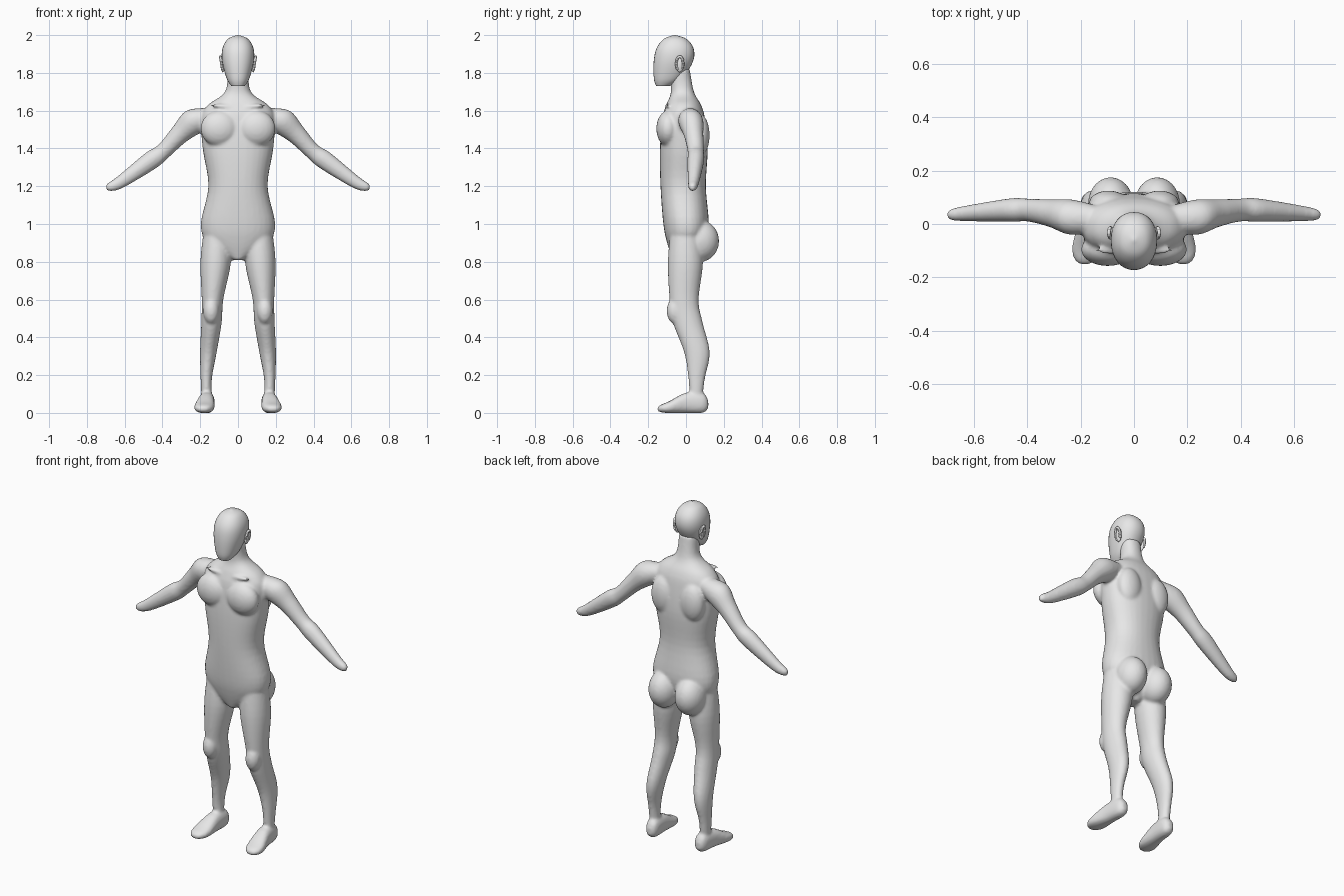
import bpy, bmesh
from math import cos, sin, pi, copysign
from mathutils import Vector, Matrix

default_cube = bpy.data.objects.get("Cube")
if default_cube:
    bpy.data.objects.remove(default_cube)

skin = bpy.data.materials.new("plain_grey")
skin.use_nodes = True
grey = (.8, .8, .8, 1)
skin.diffuse_color = grey
skin.node_tree.nodes["Principled BSDF"].inputs["Base Color"].default_value = grey

across, forward, up = Matrix.Identity(3)
arm_normal = Vector((.63, 0, .78))


def level(z, half, front, back, x=0):
    """Horizontal section: height, half width, front and back limits."""
    return x, (front + back) / 2, z, half, (back - front) / 2


def smooth_path(rows, steps=5):
    """Interpolate sections smoothly along the length of a part."""
    points = [Vector(row) for row in rows]
    points = [points[0], *points, points[-1]]
    path = []
    for before, start, end, after in zip(points, points[1:], points[2:], points[3:]):
        leave, arrive = (end - before) / 2, (after - start) / 2
        for step in range(steps):
            t = step / steps
            blend = t * t * (3 - 2 * t)
            path.append(start.lerp(end, blend)
                        + leave * t * (1 - t) ** 2 - arrive * t * t * (1 - t))
    return path + [points[-1]]


def rounded(value, power):
    return copysign(abs(value) ** (2 / power), value)


def loft(bm, rows, u, v, side=1, power=2, sides=32):
    """Skin a part through sections of (x, y, z, half size on u, half size on v)."""
    angles = [2 * pi * k / sides for k in range(sides)]
    rings = []
    for x, y, z, a, b in smooth_path(rows):
        ring = []
        for angle in angles:
            point = (Vector((x, y, z)) + u * a * rounded(cos(angle), power)
                     + v * b * rounded(sin(angle), power))
            point.x *= side
            ring.append(bm.verts.new(point))
        rings.append(ring)
    for lower, upper in zip(rings, rings[1:]):
        for k in range(sides):
            bm.faces.new((lower[k - 1], lower[k], upper[k], upper[k - 1]))
    bm.faces.new(rings[0])
    bm.faces.new(rings[-1])


def ellipsoid(bm, centre, radii, side=1, roll=0):
    x, y, z = centre
    matrix = (Matrix.Translation((x * side, y, z)) @ Matrix.Rotation(roll * side, 4, 'Y')
              @ Matrix.Diagonal((*radii, 1)))
    bmesh.ops.create_uvsphere(bm, u_segments=32, v_segments=20, radius=1, matrix=matrix)


def finish(bm, name):
    bmesh.ops.recalc_face_normals(bm, faces=bm.faces)
    mesh = bpy.data.meshes.new(name)
    bm.to_mesh(mesh)
    bm.free()
    mesh.materials.append(skin)
    mesh.shade_smooth()
    part = bpy.data.objects.new(name, mesh)
    bpy.context.collection.objects.link(part)
    return part


def add_torso(bm):
    loft(bm, [
        level(z=.81, half=.03, front=-.07, back=.03),
        level(z=.9, half=.16, front=-.1, back=.09),
        level(z=1, half=.197, front=-.12, back=.12),
        level(z=1.2, half=.157, front=-.135, back=.105),
        level(z=1.4, half=.187, front=-.138, back=.115),
        level(z=1.56, half=.195, front=-.125, back=.1),
        level(z=1.63, half=.16, front=-.105, back=.08),
        level(z=1.7, half=.068, front=-.08, back=.042),
        level(z=1.82, half=.055, front=-.09, back=.02),
    ], across, forward, power=2.25)


def add_torso_muscles(bm, side):
    # Chest, collarbone, shoulder blade and buttock
    ellipsoid(bm, (.098, -.095, 1.505), (.1, .062, .095), side)
    ellipsoid(bm, (.075, -.098, 1.622), (.07, .014, .012), side, roll=-.12)
    ellipsoid(bm, (.095, .075, 1.47), (.075, .05, .11), side)
    ellipsoid(bm, (.087, .075, .91), (.085, .1, .11), side)


def add_arm(bm, side):
    # Shoulder, upper arm, elbow, forearm, wrist and fingertips
    loft(bm, [
        (.13, .02, 1.58, .045, .045),
        (.23, .025, 1.545, .066, .07),
        (.31, .04, 1.475, .052, .053),
        (.395, .052, 1.385, .043, .043),
        (.46, .052, 1.337, .044, .049),
        (.62, .04, 1.223, .03, .034),
        (.68, .035, 1.193, .021, .024),
        (.698, .034, 1.182, .004, .004),
    ], forward, arm_normal, side)


def add_leg(bm, side):
    loft(bm, [
        level(z=.06, half=.028, front=.02, back=.085, x=.165),
        level(z=.18, half=.03, front=.013, back=.1, x=.168),
        level(z=.32, half=.044, front=-.01, back=.126, x=.157),
        level(z=.48, half=.054, front=-.07, back=.088, x=.14),
        level(z=.6, half=.057, front=-.087, back=.067, x=.135),
        level(z=.8, half=.081, front=-.096, back=.09, x=.118),
        level(z=.98, half=.07, front=-.08, back=.07, x=.11),
    ], across, forward, side)
    # Kneecap
    ellipsoid(bm, (.142, -.058, .54), (.042, .044, .07), side)


def add_foot(bm, side):
    # Heel, ankle, instep, ball and toes
    loft(bm, [
        (.162, .118, .045, .016, .02),
        (.162, .09, .053, .036, .052),
        (.168, 0, .053, .043, .054),
        (.179, -.09, .03, .053, .031),
        (.183, -.135, .023, .038, .019),
        (.184, -.152, .02, .014, .008),
    ], across, up, side, power=2.4)


def add_ear(bm, side):
    # Flat shell with a raised rim of beads
    ellipsoid(bm, (.08, -.033, 1.845), (.012, .02, .042), side)
    beads = 24
    for bead in range(beads):
        angle = 1.5 * pi * bead / beads - .6
        centre = Vector((.088 + .006 * sin(angle), -.033 + .018 * cos(angle),
                         1.848 + .038 * sin(angle)))
        ellipsoid(bm, centre, (.007, .007, .007), side)


# Body, fused from its parts into one smooth skin
body_mesh = bmesh.new()
add_torso(body_mesh)
for side in (1, -1):
    for add_part in (add_torso_muscles, add_arm, add_leg, add_foot):
        add_part(body_mesh, side)
body = finish(body_mesh, "body")
fuse = body.modifiers.new("fuse", 'REMESH')
fuse.mode = 'VOXEL'
fuse.voxel_size = .009
fuse.use_smooth_shade = True
soften = body.modifiers.new("soften", 'SMOOTH')
soften.factor = .5
soften.iterations = 4

# Head with a blank face
head_mesh = bmesh.new()
loft(head_mesh, [
    level(z=1.73, half=.035, front=-.158, back=-.085),
    level(z=1.77, half=.06, front=-.17, back=-.02),
    level(z=1.86, half=.084, front=-.171, back=.037),
    level(z=1.93, half=.082, front=-.156, back=.04),
    level(z=1.98, half=.053, front=-.117, back=.002),
    level(z=2, half=.004, front=-.064, back=-.056),
], across, forward, power=2.2)
finish(head_mesh, "head")

# Ears
for side, name in ((1, "left_ear"), (-1, "right_ear")):
    ear_mesh = bmesh.new()
    add_ear(ear_mesh, side)
    finish(ear_mesh, name)
